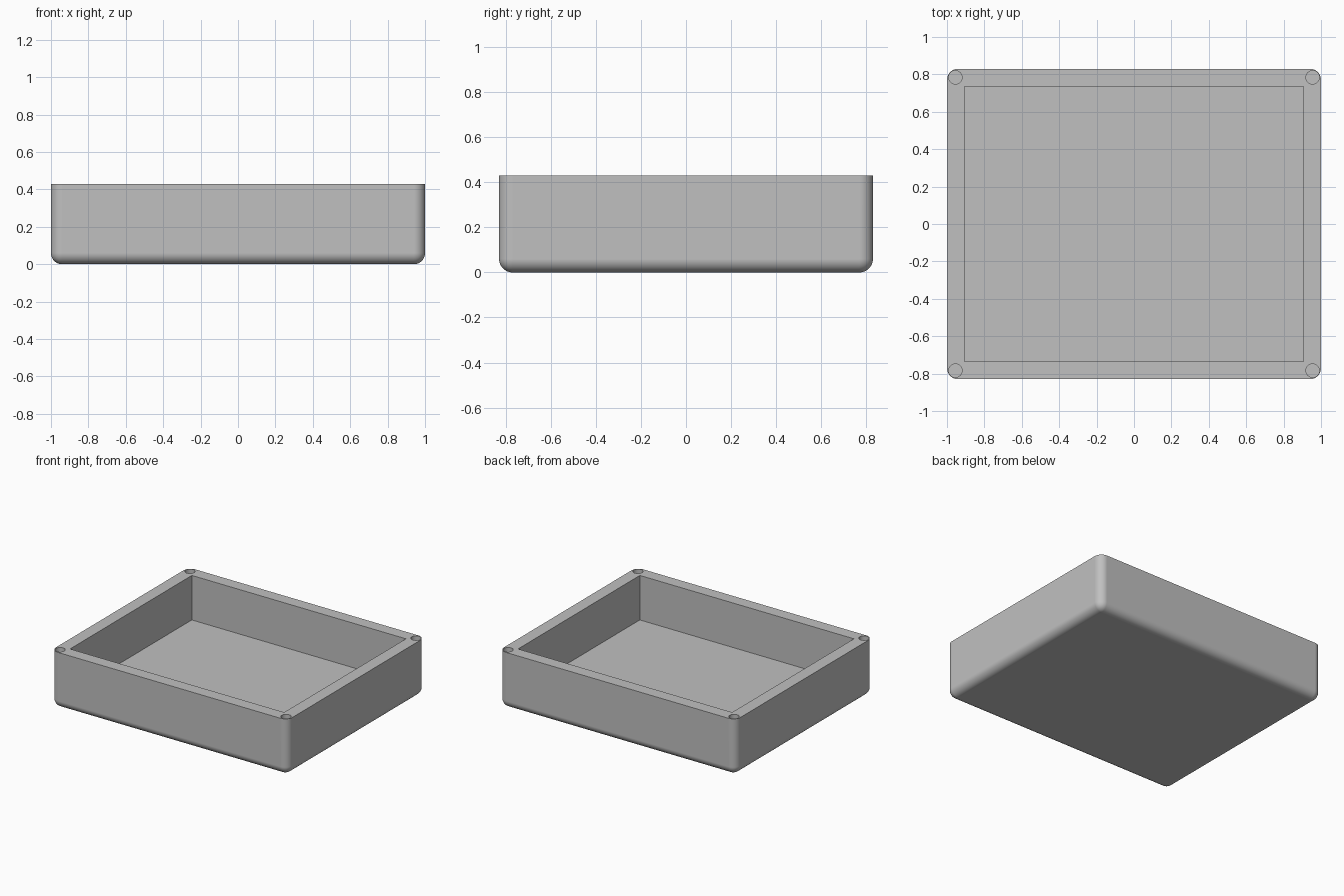
import bpy
import bmesh
import math
from mathutils import Matrix, Vector

cube = bpy.data.objects.get("Cube")
if cube:
    bpy.data.objects.remove(cube, do_unlink=True)

# Overall sizes
HALF_X, HALF_Y, HEIGHT = 1.0, 0.83, 0.43
RADIUS = 0.06
POCKET_X, POCKET_Y, FLOOR = 0.905, 0.735, 0.09
HOLE_X, HOLE_Y, HOLE_R = 0.955, 0.784, 0.036

grey = bpy.data.materials.new("plain grey")
grey.use_nodes = True
grey.diffuse_color = (0.53, 0.53, 0.53, 1)
grey.node_tree.nodes["Principled BSDF"].inputs["Base Color"].default_value = grey.diffuse_color


def add_block(bm, half_x, half_y, bottom, top):
    matrix = Matrix.LocRotScale(Vector((0, 0, (bottom + top) / 2)), None,
                                Vector((2 * half_x, 2 * half_y, top - bottom)))
    bmesh.ops.create_cube(bm, size=1, matrix=matrix)


def make_object(name, bm):
    mesh = bpy.data.meshes.new(name)
    bm.to_mesh(mesh)
    bm.free()
    mesh.materials.append(grey)
    obj = bpy.data.objects.new(name, mesh)
    bpy.context.collection.objects.link(obj)
    return obj


# Outer block, rounded everywhere except around the top rim
bm = bmesh.new()
add_block(bm, HALF_X, HALF_Y, 0, HEIGHT)
rounded = [e for e in bm.edges if min(v.co.z for v in e.verts) < HEIGHT / 2]
bmesh.ops.bevel(bm, geom=rounded, offset=RADIUS, segments=10, profile=0.5, affect='EDGES')
tray = make_object("open_tray", bm)

# Cutter: the main pocket and four corner screw holes
bm = bmesh.new()
add_block(bm, POCKET_X, POCKET_Y, FLOOR, HEIGHT + 0.1)
for sx in (-1, 1):
    for sy in (-1, 1):
        depth = HEIGHT + 0.1 - FLOOR
        bmesh.ops.create_cone(bm, cap_ends=True, segments=32, radius1=HOLE_R, radius2=HOLE_R,
                              depth=depth,
                              matrix=Matrix.Translation((sx * HOLE_X, sy * HOLE_Y, FLOOR + depth / 2)))
cutter = make_object("pocket_cutter", bm)
cutter.hide_render = True

# Cut the tray, then discard the cutter
cut = tray.modifiers.new("pocket", 'BOOLEAN')
cut.operation = 'DIFFERENCE'
cut.solver = 'EXACT'
cut.object = cutter
bpy.ops.object.select_all(action='DESELECT')
tray.select_set(True)
bpy.context.view_layer.objects.active = tray
bpy.ops.object.modifier_apply(modifier=cut.name)
bpy.data.objects.remove(cutter, do_unlink=True)

# Smooth rounded corners, crisp rim
bpy.ops.object.shade_smooth_by_angle(angle=math.radians(30))
weighted = tray.modifiers.new("clean shading", 'WEIGHTED_NORMAL')
weighted.keep_sharp = True
